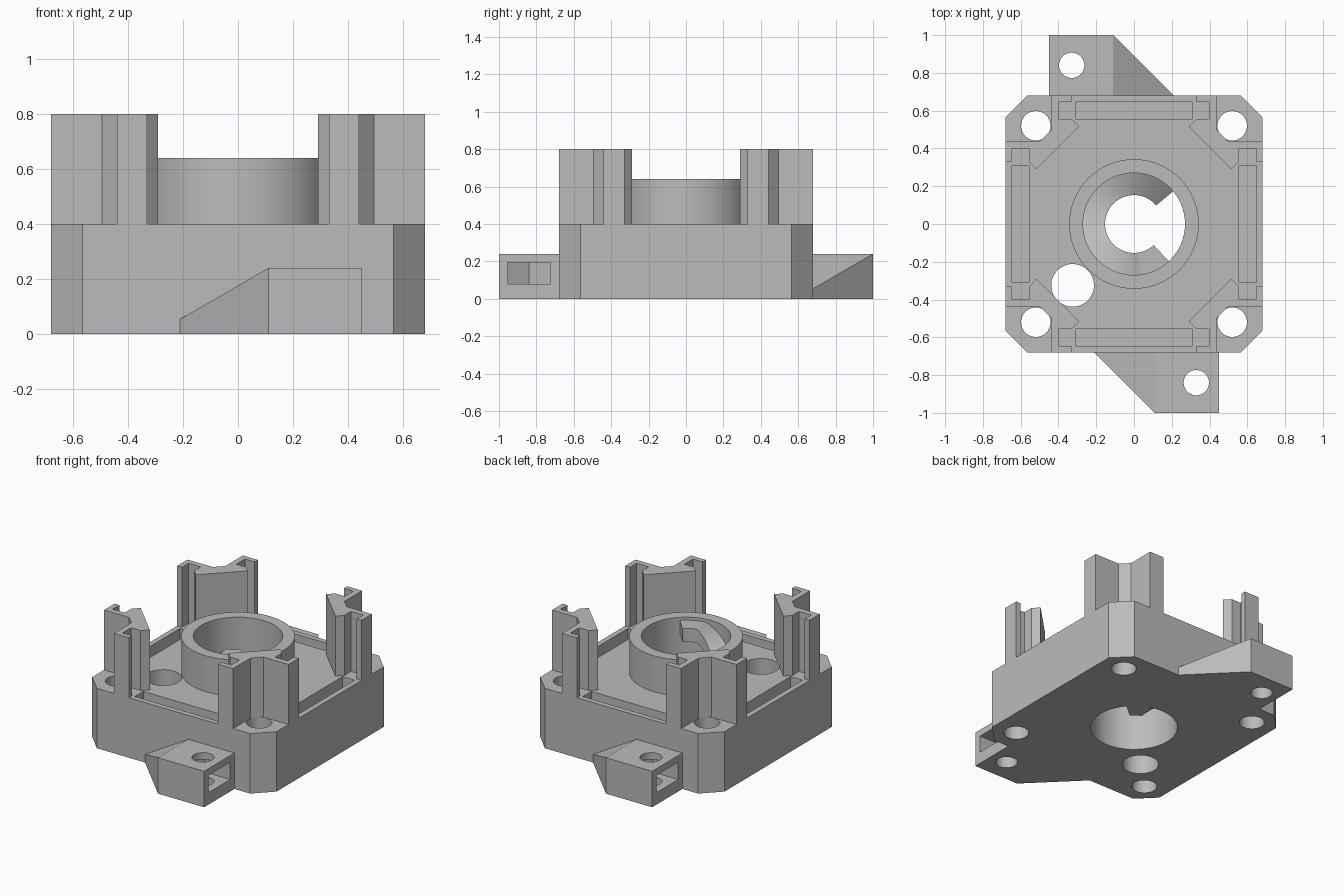
import bpy
import bmesh
from math import cos, sin, radians, pi

if "Cube" in bpy.data.objects:
    bpy.data.objects.remove(bpy.data.objects["Cube"], do_unlink=True)

grey = bpy.data.materials.new("mid_grey")
grey.use_nodes = True
grey.diffuse_color = (0.5, 0.5, 0.5, 1)
grey.node_tree.nodes["Principled BSDF"].inputs["Base Color"].default_value = (0.5, 0.5, 0.5, 1)


def finish(name, bm):
    bmesh.ops.recalc_face_normals(bm, faces=bm.faces)
    mesh = bpy.data.meshes.new(name)
    bm.to_mesh(mesh)
    bm.free()
    mesh.materials.append(grey)
    obj = bpy.data.objects.new(name, mesh)
    bpy.context.collection.objects.link(obj)
    return obj


def prism(name, outline, low, high):
    """Extrude an outline; high may be a function of x and y."""
    top = high if callable(high) else lambda x, y: high
    bm = bmesh.new()
    a = [bm.verts.new((x, y, low)) for x, y in outline]
    b = [bm.verts.new((x, y, top(x, y))) for x, y in outline]
    bm.faces.new(a)
    bm.faces.new(b)
    for i in range(len(a)):
        j = (i + 1) % len(a)
        bm.faces.new((a[i], a[j], b[j], b[i]))
    return finish(name, bm)


def circle(x, y, r, n=48):
    return [(x + r * cos(2 * pi * i / n), y + r * sin(2 * pi * i / n)) for i in range(n)]


def rect(x0, x1, y0, y1):
    return [(x0, y0), (x1, y0), (x1, y1), (x0, y1)]


def cut(obj, outline, low=-0.1, high=1.0):
    """Subtract a prism from an object and discard the cutter."""
    cutter = prism("cutter", outline, low, high)
    cutter.hide_render = True
    mod = obj.modifiers.new("cut", "BOOLEAN")
    mod.operation = "DIFFERENCE"
    mod.solver = "EXACT"
    mod.object = cutter
    graph = bpy.context.evaluated_depsgraph_get()
    mesh = bpy.data.meshes.new_from_object(obj.evaluated_get(graph))
    obj.modifiers.clear()
    obj.data = mesh
    bpy.data.objects.remove(cutter, do_unlink=True)


def smooth(obj):
    bpy.ops.object.select_all(action="DESELECT")
    obj.select_set(True)
    bpy.context.view_layer.objects.active = obj
    bpy.ops.object.shade_smooth_by_angle(angle=radians(30))


HALF, CHAMFER, DECK = 0.68, 0.565, 0.4
BORE = 0.27
QUADRANTS = [(1, 1), (-1, 1), (-1, -1), (1, -1)]

# Chamfered base block with bore, screw holes and panel slots
corners = []
for sx, sy in QUADRANTS:
    pair = [(sx * HALF, sy * CHAMFER), (sx * CHAMFER, sy * HALF)]
    corners += pair if sx * sy > 0 else pair[::-1]
base = prism("base_block", corners, 0, DECK)
cut(base, circle(0, 0, BORE, 64))
cut(base, circle(-0.325, -0.325, 0.113))
for sx, sy in QUADRANTS:
    cut(base, circle(sx * 0.52, sy * 0.52, 0.078))
for s in (1, -1):
    near, far = sorted((s * 0.555, s * 0.645))
    cut(base, rect(-0.31, 0.31, near, far), 0.2)
    cut(base, rect(near, far, -0.31, 0.31), 0.2)
smooth(base)

# Corner posts with panel grooves, symmetric about the diagonal
half_post = [(0.29, 0.515), (0.33, 0.555), (0.40, 0.555), (0.40, 0.645),
             (0.33, 0.645), (0.33, 0.68), (0.44, 0.68), (0.44, 0.495)]
post = half_post + [(y, x) for x, y in reversed(half_post)]
for (sx, sy), label in zip(QUADRANTS, ("back_left", "back_right", "front_right", "front_left")):
    prism(label + "_post", [(sx * x, sy * y) for x, y in post], DECK, 0.8)

# Raised collar around the bore
collar = prism("collar", circle(0, 0, 0.343, 64), DECK, 0.64)
cut(collar, circle(0, 0, BORE, 64))
smooth(collar)

# Mounting ears with bolt hole and side-loaded nut pocket
for s, label in ((1, "front"), (-1, "back")):
    def turned(points):
        return [(s * x, s * y) for x, y in points]

    def ear_top(x, y):
        return 0.24 - max(0, 0.11 - s * x) * 0.58

    # the level part and the sloping gusset meet in a flat crease
    ear = prism(label + "_ear", turned(rect(0.11, 0.45, -1, -0.68)), 0, ear_top)
    cut(ear, turned([(0.6, -0.955), (0.6, -0.725), (0.264, -0.725),
                     (0.197, -0.84), (0.264, -0.955)]), 0.08, 0.195)
    cut(ear, turned(circle(0.33, -0.84, 0.067)))
    smooth(ear)
    prism(label + "_ear_gusset", turned([(0.11, -1), (0.11, -0.68), (-0.21, -0.68)]), 0, ear_top)

# Helical ramp climbing the bore to a level landing
bm = bmesh.new()
START, LANDING, END, STEPS = 40, 278, 313, 78
rings = []
for i in range(STEPS + 1):
    angle = START + (END - START) * i / STEPS
    top = 0.02 + 0.6 * min(1, (angle - START) / (LANDING - START))
    low = max(0, top - 0.09)
    c, s = cos(radians(angle)), sin(radians(angle))
    rings.append([bm.verts.new((r * c, r * s, z)) for r, z in
                  ((0.153, low), (BORE, low), (BORE, top), (0.153, top))])
for a, b in zip(rings, rings[1:]):
    for k in range(4):
        m = (k + 1) % 4
        bm.faces.new((a[k], a[m], b[m], b[k]))
bm.faces.new(rings[0])
bm.faces.new(rings[-1])
smooth(finish("spiral_ramp", bm))
